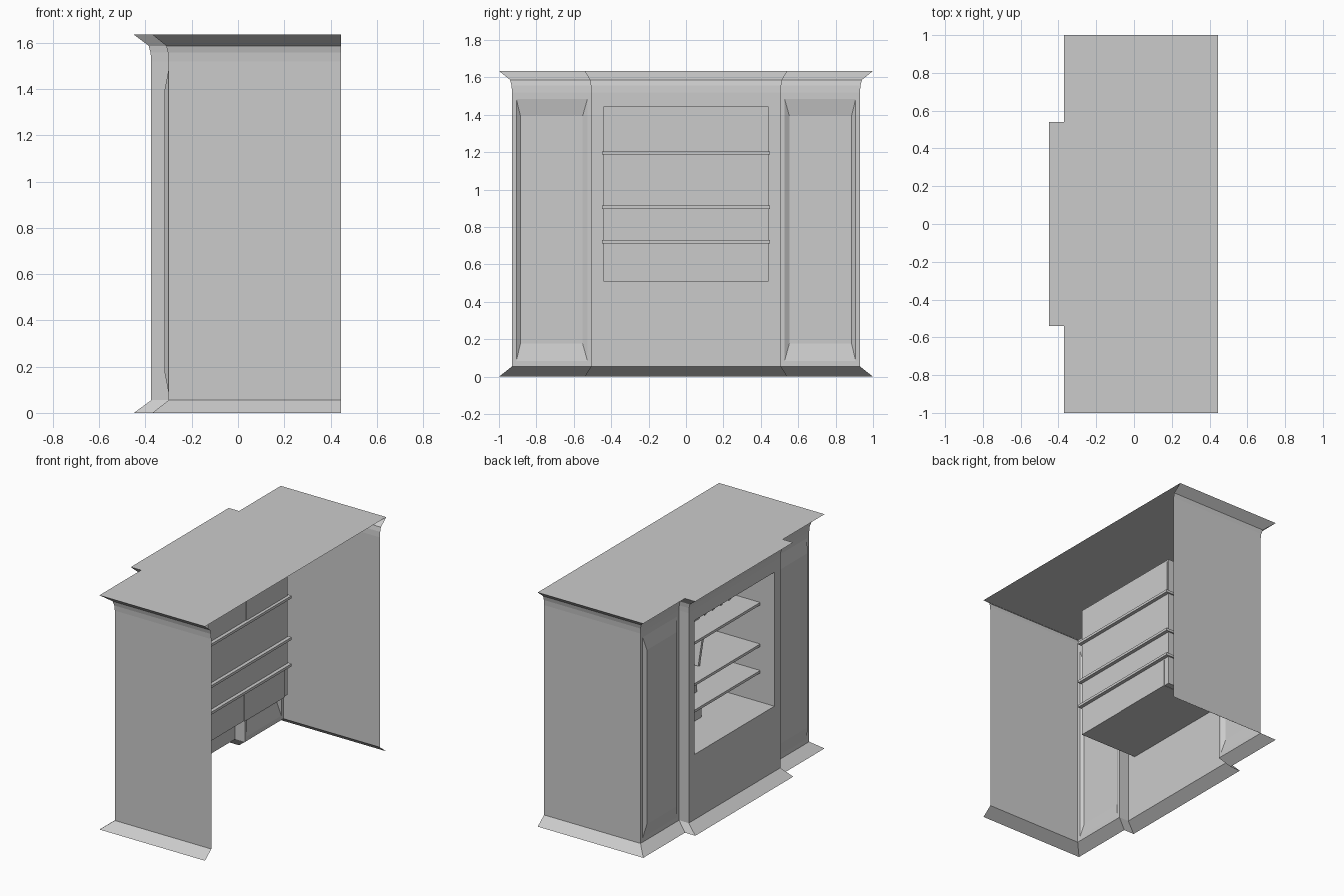
import bpy, bmesh, math
from mathutils import Matrix

if "Cube" in bpy.data.objects:
    bpy.data.objects.remove(bpy.data.objects["Cube"])

H = 1.635
# Plan outline of the shell: wall line and flared line (open at +x)
half_wall = [(0.445, -0.93), (-0.30, -0.93), (-0.30, -0.505), (-0.375, -0.505)]
half_flare = [(0.445, -1.0), (-0.37, -1.0), (-0.37, -0.54), (-0.45, -0.54)]
mirror = lambda pts: pts + [(x, -y) for x, y in reversed(pts)]
wall, flare = mirror(half_wall), mirror(half_flare)
# Vertical profile: height, amount of flare
profile = [(0, 1), (0.055, 0), (1.52, 0), (1.557, 0.04), (1.587, 0.15), (H, 1)]
MAIN = 1  # index of the tall wall band


def finish(bm, name):
    bmesh.ops.remove_doubles(bm, verts=bm.verts, dist=1e-5)
    bmesh.ops.recalc_face_normals(bm, faces=bm.faces)
    me = bpy.data.meshes.new(name)
    bm.to_mesh(me)
    bm.free()
    ob = bpy.data.objects.new(name, me)
    bpy.context.collection.objects.link(ob)
    return ob


def rect(bm, x, y0, y1, z0, z1):
    return [bm.verts.new((x, y, z)) for y, z in ((y0, z0), (y1, z0), (y1, z1), (y0, z1))]


def ring(bm, a, b):
    for i in range(4):
        j = (i + 1) % 4
        bm.faces.new((a[i], a[j], b[j], b[i]))


def box(name, x0, x1, y0, y1, z0, z1, tilt=0):
    bm = bmesh.new()
    bmesh.ops.create_cube(bm, size=1)
    bmesh.ops.scale(bm, vec=(x1 - x0, y1 - y0, z1 - z0), verts=bm.verts)
    bmesh.ops.rotate(bm, cent=(0, 0, 0), matrix=Matrix.Rotation(tilt, 3, 'X'), verts=bm.verts)
    low = min(v.co.z for v in bm.verts)
    bmesh.ops.translate(bm, vec=((x0 + x1) / 2, (y0 + y1) / 2, z0 - low), verts=bm.verts)
    return finish(bm, name)


# Outer shell with flared base and cornice
bm = bmesh.new()
rows = [[bm.verts.new((w[0] + (f[0] - w[0]) * t, w[1] + (f[1] - w[1]) * t, z))
         for w, f in zip(wall, flare)] for z, t in profile]
for r in range(len(rows) - 1):
    for c in range(len(wall) - 1):
        a, b = rows[r], rows[r + 1]
        quad = [a[c], a[c + 1], b[c + 1], b[c]]
        if r == MAIN and c in (1, 5):
            # raised panels on the side bays
            s = -1 if c == 1 else 1
            ys = sorted((s * 0.527, s * 0.907))
            yi = sorted((s * 0.553, s * 0.885))
            outer = rect(bm, -0.30, *ys, 0.085, 1.485)
            inner = rect(bm, -0.318, *yi, 0.178, 1.393)
            ring(bm, quad, outer)
            ring(bm, outer, inner)
            bm.faces.new(inner)
        elif r == MAIN and c == 3:
            # display niche in the centre bay
            lip = rect(bm, -0.375, -0.44, 0.44, 0.51, 1.445)
            back = rect(bm, 0.075, -0.44, 0.44, 0.51, 1.445)
            ring(bm, quad, lip)
            ring(bm, lip, back)
            bm.faces.new(back)
        else:
            bm.faces.new(quad)
bm.faces.new(rows[-1])
finish(bm, "cabinet_shell")

# Shelves, slightly proud of the niche back
for i, z in enumerate((0.73, 0.915, 1.205)):
    box(f"shelf_{i + 1}", -0.265, 0.10, -0.45, 0.45, z - 0.018, z)

# Storage boxes on the floor and top shelf
box("lower_box", -0.09, 0.08, -0.04, 0.40, 0.508, 0.70)
box("upper_box", -0.09, 0.08, -0.02, 0.43, 1.206, 1.43)

# Leaning boards on the shelves
for i in range(4):
    y = -0.34 + i * 0.09
    box(f"leaning_board_{i + 1}", -0.09, 0.05, y, y + 0.02, 1.205, 1.37, math.radians(-20))
box("leaning_board_5", -0.14, 0.04, 0.02, 0.04, 0.915, 1.13, math.radians(14))
box("small_box", -0.12, 0.04, 0.05, 0.16, 0.73, 0.83)
